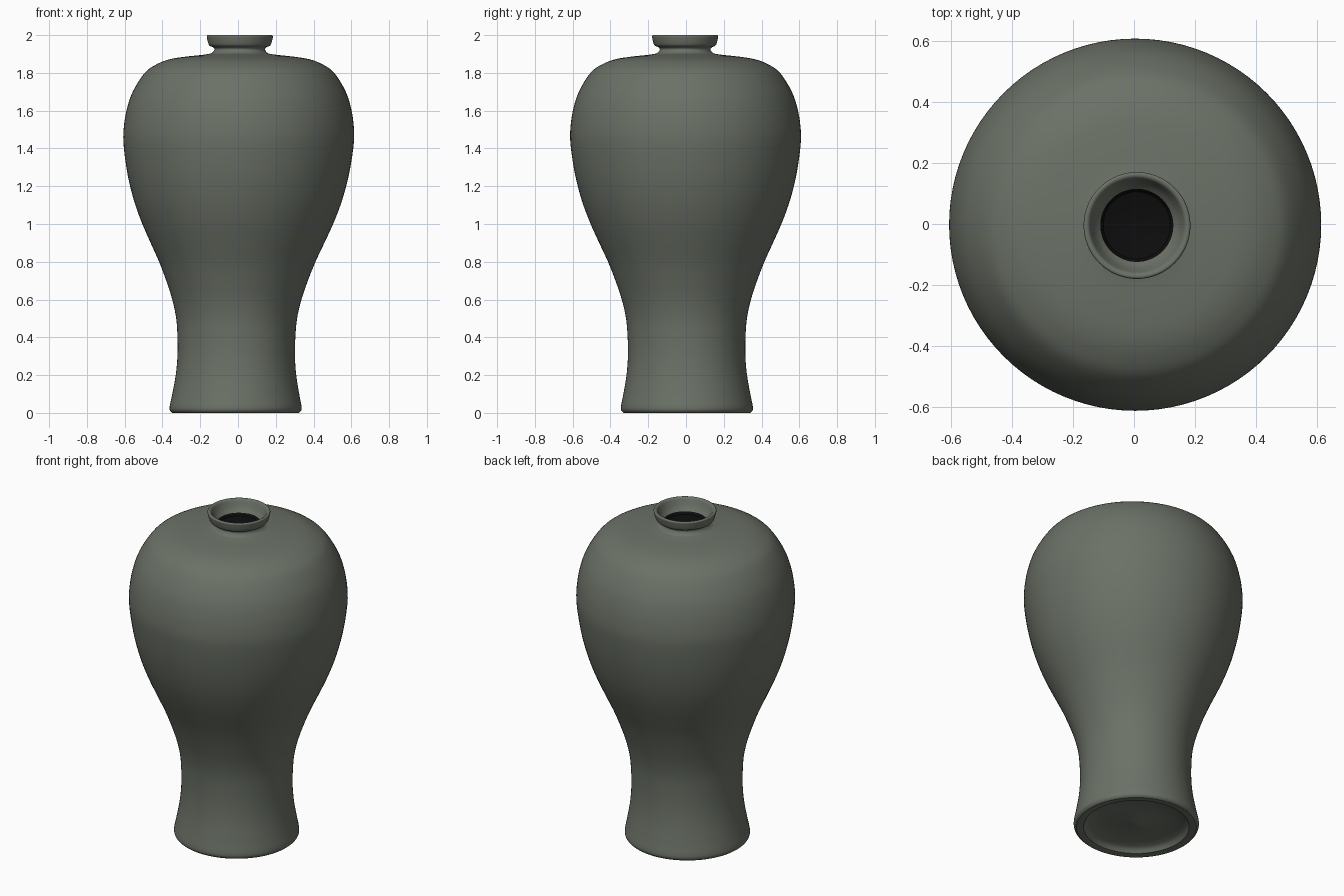
import bpy, bmesh, math

if "Cube" in bpy.data.objects:
    bpy.data.objects.remove(bpy.data.objects["Cube"])

SEGMENTS = 96


def material(name, rgb):
    m = bpy.data.materials.new(name)
    m.diffuse_color = (*rgb, 1)
    m.use_nodes = True
    m.node_tree.nodes["Principled BSDF"].inputs["Base Color"].default_value = m.diffuse_color
    return m


glaze = material("grey green glaze", (0.148, 0.167, 0.136))
dark = material("dark hollow", (0.004, 0.004, 0.004))


def smooth_profile(pts, steps=4):
    """Catmull-Rom curve through the (radius, height) points."""
    ext = [pts[0]] + pts + [pts[-1]]
    out = []
    for a, b, c, d in zip(ext, ext[1:], ext[2:], ext[3:]):
        for i in range(steps):
            t = i / steps
            out.append(tuple(
                0.5 * (2 * q + (r - p) * t + (2 * p - 5 * q + 4 * r - s) * t * t
                       + (3 * q - p - 3 * r + s) * t ** 3)
                for p, q, r, s in zip(a, b, c, d)))
    return out + [pts[-1]]


def lathe(name, profile, mat):
    """Spin a profile around the pot's slightly leaning axis."""
    bm = bmesh.new()
    rings = []
    for r, z in profile:
        cx, cy = -0.013 + 0.0115 * z, 0.005 - 0.005 * z
        n = SEGMENTS if r > 1e-6 else 1
        rings.append([bm.verts.new((cx + r * math.cos(math.tau * i / n),
                                    cy + r * math.sin(math.tau * i / n), z))
                      for i in range(n)])
    for lo, hi in zip(rings, rings[1:]):
        for i in range(SEGMENTS):
            j = (i + 1) % SEGMENTS
            if len(lo) == 1:
                bm.faces.new((lo[0], hi[j], hi[i]))
            elif len(hi) == 1:
                bm.faces.new((lo[i], lo[j], hi[0]))
            else:
                bm.faces.new((lo[i], lo[j], hi[j], hi[i]))
    me = bpy.data.meshes.new(name)
    bm.to_mesh(me)
    bm.free()
    me.materials.append(mat)
    ob = bpy.data.objects.new(name, me)
    bpy.context.collection.objects.link(ob)
    bpy.ops.object.select_all(action="DESELECT")
    ob.select_set(True)
    bpy.context.view_layer.objects.active = ob
    bpy.ops.object.shade_smooth_by_angle(angle=math.radians(40))
    return ob


# Body: flared foot, narrow waist, broad shoulder
body = [(0.335, 0.0), (0.347, 0.012), (0.349, 0.035), (0.336, 0.1), (0.319, 0.2),
        (0.311, 0.3), (0.312, 0.4), (0.32, 0.5), (0.342, 0.6), (0.375, 0.7),
        (0.414, 0.8), (0.46, 0.9), (0.505, 1.0), (0.543, 1.1), (0.572, 1.2),
        (0.593, 1.3), (0.609, 1.42), (0.61, 1.5), (0.596, 1.6), (0.564, 1.7),
        (0.502, 1.8), (0.44, 1.845), (0.37, 1.872), (0.285, 1.886), (0.2, 1.895),
        (0.155, 1.902)]
lathe("body", smooth_profile(body), glaze)

# Neck and flaring lip, turning over into the mouth
neck = [(0.155, 1.902), (0.142, 1.91), (0.134, 1.925), (0.142, 1.936), (0.16, 1.944),
        (0.168, 1.96), (0.174, 1.985), (0.175, 1.995), (0.168, 2.0), (0.157, 1.995),
        (0.148, 1.975), (0.136, 1.95), (0.12, 1.93)]
lathe("neck_and_lip", smooth_profile(neck, 3), glaze)

# Dark hollow inside the mouth
lathe("mouth_hollow", [(0.12, 1.93), (0.11, 1.915), (0.07, 1.905), (0, 1.9)], dark)

# Underside: foot ring, shallow recess and small central boss
base = [(0, 0.022), (0.04, 0.026), (0.08, 0.036), (0.18, 0.036), (0.265, 0.032),
        (0.285, 0.02), (0.295, 0.003), (0.315, 0.0), (0.335, 0.0)]
lathe("foot_underside", base, glaze)
